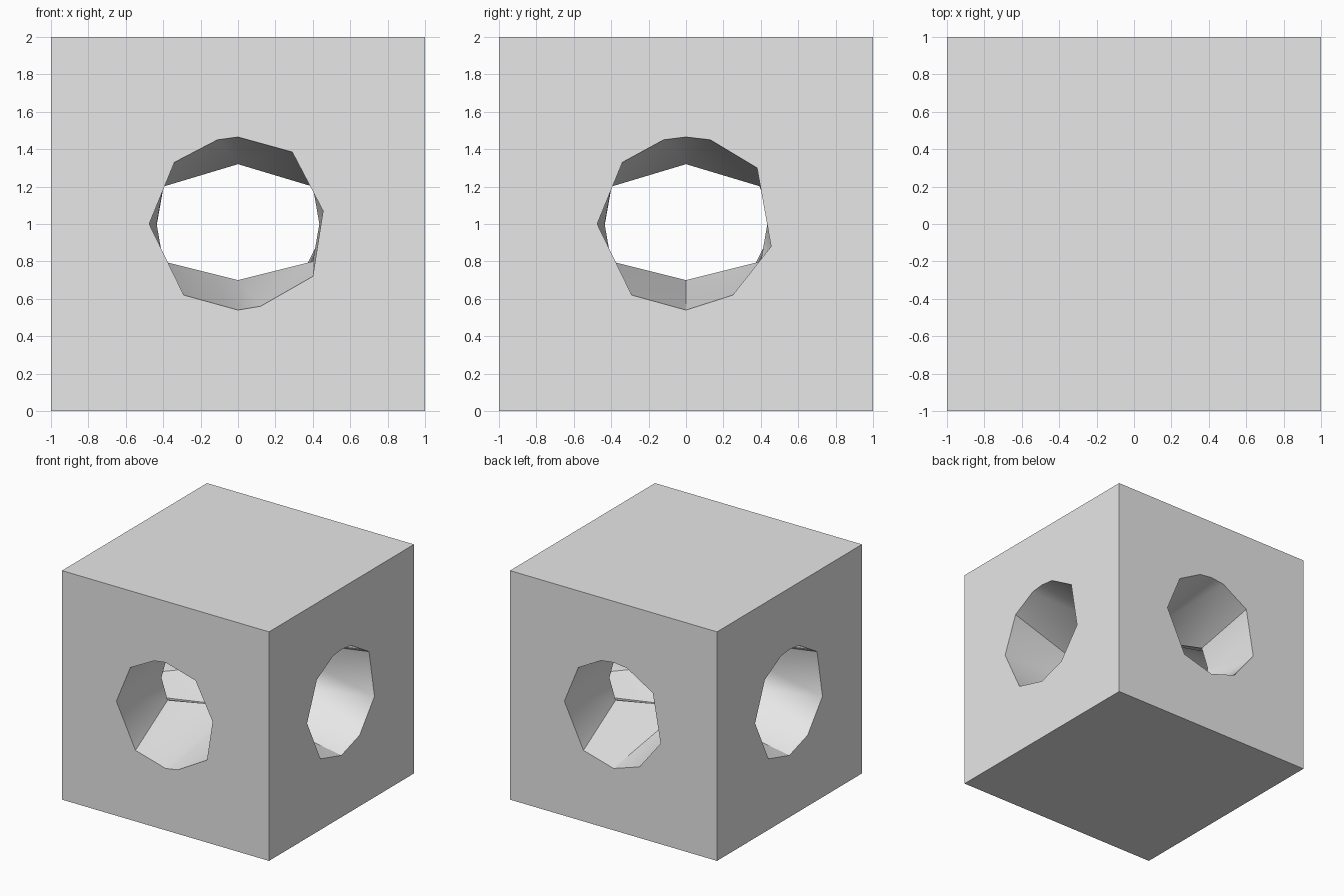
import bpy, bmesh, math
from mathutils import Matrix, Vector

if "Cube" in bpy.data.objects:
    bpy.data.objects.remove(bpy.data.objects["Cube"], do_unlink=True)

grey = bpy.data.materials.new("light_grey")
grey.use_nodes = True
grey.diffuse_color = (0.8, 0.8, 0.8, 1)
grey.node_tree.nodes["Principled BSDF"].inputs["Base Color"].default_value = (0.8, 0.8, 0.8, 1)

# Outlines of the openings, as (sideways, height above the centre)
front_rim = [(-.475, 0), (-.29, -.38), (0, -.46), (.12, -.44), (.4, -.28),
             (.455, .07), (.29, .385), (0, .465), (-.11, .45), (-.34, .33)]
side_rim = [(-.475, 0), (-.29, -.38), (0, -.46), (.25, -.38), (.455, -.12),
            (.38, .3), (.13, .45), (0, .465), (-.12, .45), (-.34, .33)]

bm = bmesh.new()


def angle(p):
    return math.atan2(p.z, p.x) % math.tau


def zip_rings(a, b, turn):
    """Join two rings of points around the opening axis with triangles."""
    a, b = sorted(a, key=angle), sorted(b, key=angle)
    i = j = 0
    na, nb = len(a), len(b)

    def middle(ring, k):
        n = len(ring)
        t0 = angle(ring[k % n]) + math.tau * (k // n)
        t1 = angle(ring[(k + 1) % n]) + math.tau * ((k + 1) // n)
        return (t0 + t1) / 2

    while i < na or j < nb:
        if j == nb or (i < na and middle(a, i) <= middle(b, j)):
            tri = (a[i % na], a[(i + 1) % na], b[j % nb])
            i += 1
        else:
            tri = (a[i % na], b[(j + 1) % nb], b[j % nb])
            j += 1
        bm.faces.new([bm.verts.new(turn @ p) for p in tri])


# Where the crossing tunnels meet: two corner posts, a ceiling and a floor point
inner = [Vector((0, 0, .32)), Vector((0, 0, -.30))]
for side in (-1, 1):
    inner += [Vector((side * .4, -.4, .2)), Vector((side * .435, -.435, 0)),
              Vector((side * .4, -.4, -.2))]
square = [Vector((x, -1, z)) for x in (-1, 1) for z in (-1, 1)]

# Four walls, each with an opening and its half of a tunnel
for k in range(4):
    turn = Matrix.Translation((0, 0, 1)) @ Matrix.Rotation(k * math.pi / 2, 4, 'Z')
    rim = [Vector((u, -1, w)) for u, w in (side_rim if k else front_rim)]
    zip_rings(square, rim, turn)
    zip_rings(rim, inner, turn)

# Top and bottom
for z in (0, 2):
    bm.faces.new([bm.verts.new((x, y, z)) for x, y in ((-1, -1), (1, -1), (1, 1), (-1, 1))])

bmesh.ops.remove_doubles(bm, verts=bm.verts, dist=1e-4)
bmesh.ops.recalc_face_normals(bm, faces=bm.faces)
# Merge the flat wall triangles
bmesh.ops.dissolve_limit(bm, angle_limit=.001, verts=bm.verts, edges=bm.edges)

mesh = bpy.data.meshes.new("tunnel_block")
bm.to_mesh(mesh)
bm.free()
mesh.materials.append(grey)
block = bpy.data.objects.new("tunnel_block", mesh)
bpy.context.collection.objects.link(block)

bpy.ops.object.select_all(action='DESELECT')
block.select_set(True)
bpy.context.view_layer.objects.active = block
bpy.ops.object.shade_smooth_by_angle(angle=math.radians(30))
